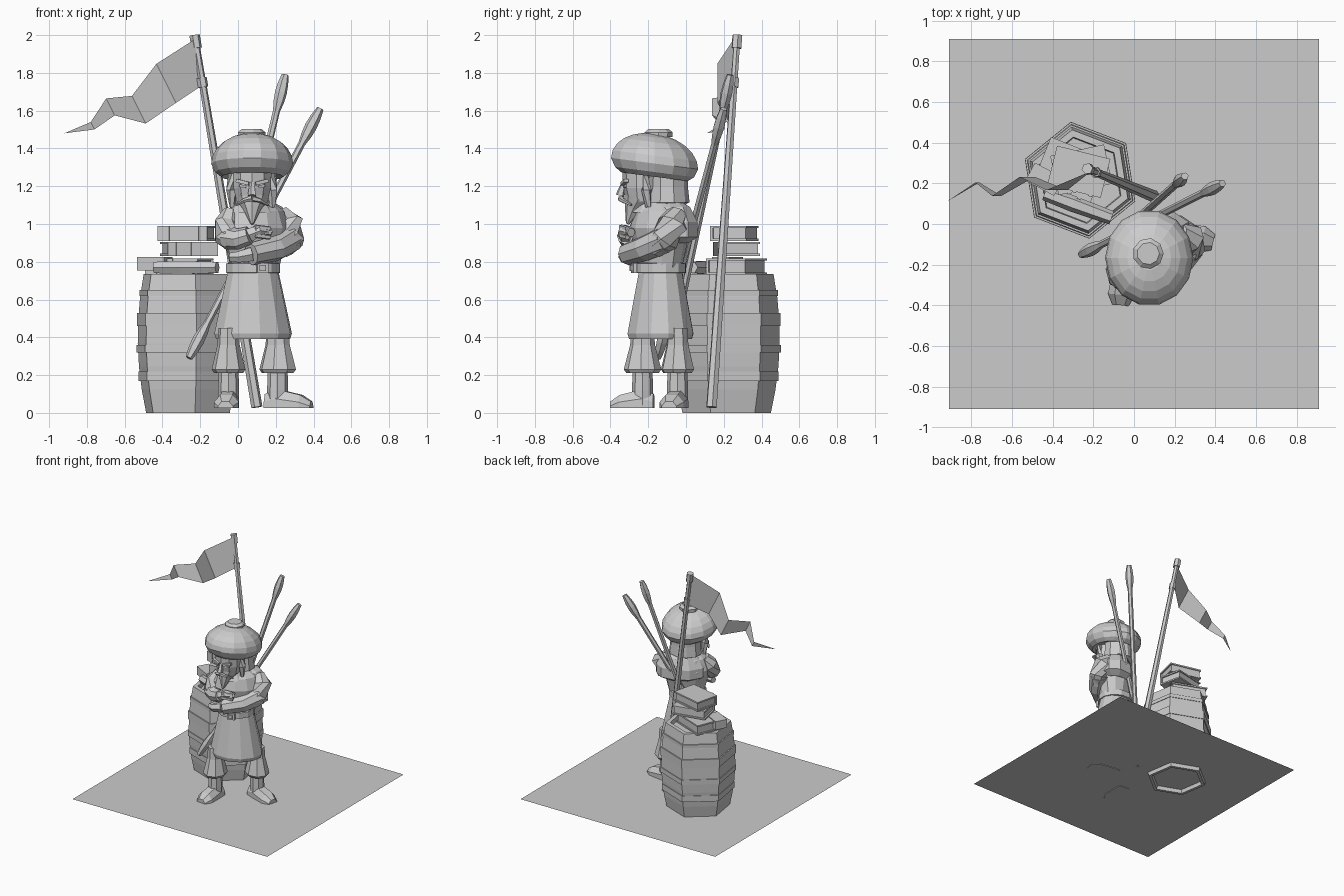
import bpy
from math import sin, cos, tau, radians, atan2, degrees
from mathutils import Vector, Matrix

default_cube = bpy.data.objects.get("Cube")
if default_cube:
    bpy.data.objects.remove(default_cube)

grey = (.6, .6, .6, 1)
plain_grey = bpy.data.materials.new("plain_grey")
plain_grey.use_nodes = True
plain_grey.diffuse_color = grey
plain_grey.node_tree.nodes["Principled BSDF"].inputs["Base Color"].default_value = grey


def build(name, verts, faces):
    data = bpy.data.meshes.new(name)
    data.from_pydata(verts, [], faces)
    data.materials.append(plain_grey)
    part = bpy.data.objects.new(name, data)
    bpy.context.collection.objects.link(part)


def skin(name, rings):
    """Join point rings of equal size and cap both ends."""
    size, last = len(rings[0]), len(rings) - 1
    faces = []
    for row in range(last):
        for i in range(size):
            j = (i + 1) % size
            low, high = row * size, (row + 1) * size
            faces.append((low + i, low + j, high + j, high + i))
    faces.append(tuple(reversed(range(size))))
    faces.append(tuple(range(last * size, last * size + size)))
    build(name, [point for ring in rings for point in ring], faces)


def spin(angle):
    return Matrix.Rotation(radians(angle), 3, 'Z')


def turned(name, centre, profile, sides=10, depth=1, yaw=0, start=0, tilt=0):
    """Stack rings from (height, radius) pairs; depth scales the sections in y."""
    rings = []
    for height, radius in profile:
        ring = []
        for i in range(sides):
            angle = radians(start) + tau * i / sides
            offset = spin(yaw) @ Vector((cos(angle), depth * sin(angle), 0)) * radius
            offset.z = height - tilt * offset.y
            ring.append(Vector((*centre, 0)) + offset)
        rings.append(ring)
    skin(name, rings)


def tube(name, path, radius, sides=6, swell=0, taper=0):
    """Round limb; swell thickens the middle and taper thins the far end."""
    path = [Vector(point) for point in path]
    last = len(path) - 1
    rings = []
    for i, point in enumerate(path):
        along = path[min(i + 1, last)] - path[max(i - 1, 0)]
        turn = along.to_track_quat('Z', 'Y')
        size = radius * (1 + swell * sin(tau / 2 * i / last) - taper * i / last)
        rings.append([point + turn @ Vector((cos(tau * k / sides), sin(tau * k / sides), 0)) * size
                      for k in range(sides)])
    skin(name, rings)


def box(name, centre, size, yaw=0, roll=0):
    turn = spin(yaw) @ Matrix.Rotation(radians(roll), 3, 'Y')
    half = Vector(size) / 2
    corners = ((-1, -1), (1, -1), (1, 1), (-1, 1))
    skin(name, [[Vector(centre) + turn @ Vector((x * half.x, y * half.y, z * half.z))
                 for x, y in corners] for z in (-1, 1)])


# ground sheet
edge = .91
build("ground_sheet", [(-edge, -edge, .03), (edge, -edge, .03), (edge, edge, .03), (-edge, edge, .03)],
      [tuple(range(4))])

# barrel with bulging staves, recessed ends and hoops
barrel_centre = (-.265, .215)
barrel_top = .735


def stave(height):
    return .285 - .3 * (height - .4) ** 2


def barrel_part(name, profile):
    turned(name, barrel_centre, profile, sides=6, start=39)


wall = [(barrel_top * step / 6, stave(barrel_top * step / 6)) for step in range(7)]
barrel_part("barrel", [(.04, .2), (0, .21)] + wall + [(barrel_top, .215), (.7, .21)])
for low, tall in ((.17, .05), (.32, .04), (.46, .07), (.62, .03)):
    high = low + tall
    hoop = stave(low + tall / 2) + .007
    barrel_part("barrel_hoop", [(low, hoop - .02), (low, hoop), (high, hoop), (high, hoop - .02)])


# stacked books: two covers, a page block and a ribbed spine
def book(centre, width, depth, thick, yaw):
    centre = Vector(centre)
    box("book_pages", centre, (width * .92, depth * .92, thick * .8), yaw)
    for side in (-1, 1):
        lift = Vector((0, 0, side * (thick / 2 - .006)))
        box("book_cover", centre + lift, (width, depth, .012), yaw)
    box("book_spine", centre + spin(yaw) @ Vector((0, -depth / 2, 0)), (width, .014, thick), yaw)
    for side in (-1, 0, 1):
        rib = Vector((side * width * .3, -depth / 2 - .006, 0))
        box("spine_rib", centre + spin(yaw) @ rib, (.02, .014, thick), yaw)


book((-.31, .27, .775), .3, .22, .085, -22)
book((-.26, .27, .868), .27, .19, .075, 12)
book((-.27, .26, .95), .27, .19, .08, -14)
tube("scroll", [(-.44, .15, .77), (-.3, .1, .77), (-.11, .03, .77)], .034, swell=.2)
box("loose_parchment", (-.44, .22, .79), (.1, .16, .07), yaw=62)

# flagpole with cap and ties
pole_foot, pole_top = Vector((.1, .135, .03)), Vector((-.23, .272, 2))


def pole_part(name, start, end, radius, taper=0):
    tube(name, [pole_foot.lerp(pole_top, start), pole_foot.lerp(pole_top, end)], radius, taper=taper)


pole_part("flagpole", 0, 1, .03, taper=.4)
pole_part("pole_cap", .965, 1, .028)
pole_part("flag_tie", .86, .885, .027)

# folded pennant: a zigzag strip narrowing to its tip
upper, lower = [], []
spine = ((-.21, 1.855), (-.38, 1.745), (-.525, 1.605), (-.675, 1.62), (-.77, 1.52), (-.92, 1.48))
for i, (x, z) in enumerate(spine):
    along = i / 5
    fold = .22 - .07 * along + .04 * (-1) ** i
    half = .135 * (1 - along) ** 1.2
    slant = half * .5 * min(i, 1)
    upper.append((x - slant, fold, z + half))
    lower.append((x + slant, fold, z - half))
build("pennant", upper + lower, [(i, i + 1, i + 7, i + 6) for i in range(5)])

# two long sticks with swollen ends, slung across the back
for start, end in (((-.26, -.15, .29), (.435, .2, 1.61)), ((-.08, -.06, .42), (.25, .235, 1.79))):
    start, end = Vector(start), Vector(end)
    tube("slung_stick", [start, end], .019)
    for tip, other in ((start, end), (end, start)):
        tube("stick_end", [tip.lerp(other, step * .035) for step in range(5)], .019, swell=.7)

# legs: cuffed trouser, boot shaft and wedge-shaped foot
for x, y, heading, reach in ((-.05, -.23, (-.1, -1, 0), .17), (.21, -.045, (1, -.25, 0), .185)):
    ahead = Vector(heading).normalized()
    across = Vector((-ahead.y, ahead.x, 0))
    yaw = degrees(atan2(ahead.y, ahead.x))
    turned("trouser_cuff", (x, y), [(.45, .06), (.36, .066), (.23, .1), (.21, .085), (.26, .04)],
           sides=8, depth=.9, yaw=yaw)
    turned("boot_shaft", (x, y), [(.03, .055), (.12, .056), (.3, .05)], sides=8)
    rings = []
    for step, width, height in ((-.35, .045, .1), (0, .055, .125), (.7, .066, .095), (1, .04, .06)):
        middle = Vector((x, y, 0)) + ahead * reach * step
        outline = ((-1, .025), (-1, height * .6), (-.5, height), (.5, height), (1, height * .6), (1, .025))
        rings.append([middle + across * side * width + Vector((0, 0, up)) for side, up in outline])
    skin("boot_foot", rings)

# tunic skirt, belt and buckle
waist = (.08, -.135)
turned("tunic_skirt", waist, [(.42, .15), (.39, .2), (.42, .21), (.58, .175), (.75, .137)],
       sides=12, depth=.85, yaw=12)
turned("belt", waist, [(.74, .13), (.742, .146), (.79, .146), (.795, .13)], sides=12, depth=.95, yaw=12)
buckle = Vector((.13, -.275, .767))
box("belt_buckle", buckle, (.06, .02, .055), yaw=12)
box("buckle_plate", buckle - Vector((0, .01, 0)), (.035, .02, .03), yaw=12)

# torso, shoulder cape and collar, turned to the model's left
turned("torso", (.09, -.135), [(.77, .135), (.87, .16), (.98, .19), (1.07, .16), (1.14, .07)],
       sides=12, depth=.8, yaw=28)
turned("shoulder_cape", (.1, -.095), [(.9, .14), (.93, .2), (1.01, .2), (1.09, .15), (1.13, .06)],
       depth=.7, yaw=32)
turned("collar", (.07, -.17), [(1.06, .125), (1.1, .1), (1.14, .06)])

# folded arms
left_shoulder, left_elbow, left_wrist = (.22, -.05, 1.05), (.275, -.11, .92), (.07, -.31, .84)
tube("left_upper_arm", [left_shoulder, (.27, -.07, 1), left_elbow, (.24, -.17, .87)], .055, 8, swell=.5)
tube("left_forearm", [left_elbow, (.2, -.22, .87), left_wrist], .075, 8, taper=.2)
tube("left_hand", [left_wrist, (0, -.325, .825), (-.04, -.31, .825)], .042, taper=.4)
right_shoulder, right_elbow, right_wrist = (-.03, -.19, 1.06), (-.06, -.26, .93), (.06, -.32, .94)
tube("right_upper_arm", [right_shoulder, (-.06, -.22, 1), right_elbow, (-.03, -.28, .9)], .05, 8, swell=.4)
tube("right_forearm", [right_elbow, (0, -.3, .92), right_wrist], .064, 8, taper=.25)
tube("right_hand", [right_wrist, (.11, -.325, .965), (.17, -.29, .955)], .042, taper=.4)
for finger in range(3):
    drop = Vector((0, 0, -.023 * finger))
    tube("right_finger", [Vector((.09, -.345, .985)) + drop, Vector((.17, -.31, .975)) + drop], .013, 5)

# head, hair hood, beard and nose
face_x = .075
turned("head", (face_x, -.23), [(1.08, .05), (1.12, .086), (1.19, .104), (1.3, .108)], start=18)
turned("hair_hood", (face_x, -.1), [(1.1, .1), (1.115, .132), (1.2, .122), (1.3, .12)], depth=.9, start=18)
tube("beard", [(face_x, -.25, 1.13), (face_x, -.28, 1.08), (face_x, -.31, 1)], .088, 8, taper=.9)
tube("nose", [(face_x, -.35, 1.15), (face_x, -.33, 1.22)], .024, 5, taper=.5)


# mirrored face details
for side in (-1, 1):
    def beside(offset, y, z):
        return face_x + side * offset, y, z

    tube("side_lock", [beside(.105, -.21, 1.27), beside(.11, -.21, 1.18), beside(.105, -.2, 1.09)],
         .022, 5, swell=.4, taper=.3)
    box("eyebrow", beside(.05, -.325, 1.222), (.07, .025, .018), yaw=side * 14, roll=-side * 14)
    box("eye", beside(.05, -.323, 1.2), (.036, .008, .014), yaw=side * 14, roll=-side * 8)
    tube("moustache_half", [beside(0, -.345, 1.135), beside(.04, -.335, 1.125), beside(.085, -.29, 1.1)],
         .017, 5, taper=.6)

# wide domed cap with an undercut brim and a crown button
dome = [(1.32 + .16 * sin(tau * step / 24), .217 * cos(tau * step / 24)) for step in range(6)]
turned("cap", (face_x, -.166), [(1.27, .1), (1.25, .165), (1.275, .197)] + dome,
       sides=14, depth=1.09, tilt=.13)
turned("cap_button", (.07, -.145), [(1.46, .074), (1.485, .076), (1.502, .055)], sides=9)
